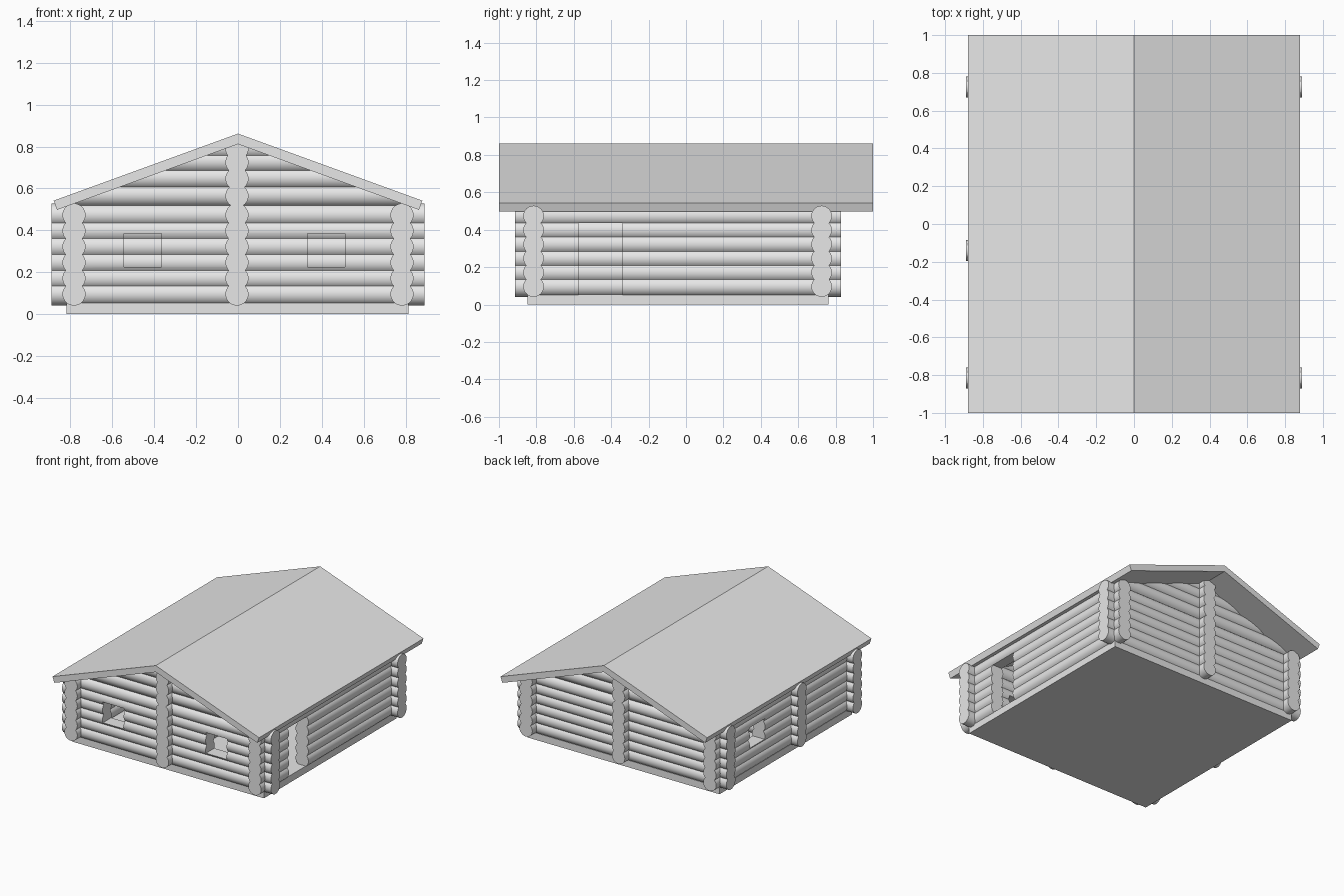
import bpy, bmesh, math
from mathutils import Matrix, Vector

if "Cube" in bpy.data.objects:
    bpy.data.objects.remove(bpy.data.objects["Cube"])

R = 0.055                                   # log radius
COURSES = [0.096 + 0.0755 * i for i in range(6)]
GABLE = [0.565, 0.647, 0.725, 0.79]         # shorter logs under the roof
XS, Y_FRONT, Y_BACK, Y_MID = 0.783, -0.815, 0.725, -0.14
X_END, Y0, Y1 = 0.89, -0.915, 0.83          # ends of the crossing logs
SLOPE = 0.364

grey = bpy.data.materials.new("pale_grey")
grey.diffuse_color = (0.8, 0.8, 0.8, 1)
grey.use_nodes = True
grey.node_tree.nodes["Principled BSDF"].inputs["Base Color"].default_value = grey.diffuse_color


def make_object(name, bm):
    bmesh.ops.recalc_face_normals(bm, faces=bm.faces)
    me = bpy.data.meshes.new(name)
    bm.to_mesh(me)
    bm.free()
    me.materials.append(grey)
    ob = bpy.data.objects.new(name, me)
    bpy.context.collection.objects.link(ob)
    return ob


def box(name, x0, x1, y0, y1, z0, z1):
    bm = bmesh.new()
    bmesh.ops.create_cube(bm, size=1)
    for v in bm.verts:
        v.co = Vector(((x0 + x1) / 2 + v.co.x * (x1 - x0),
                       (y0 + y1) / 2 + v.co.y * (y1 - y0),
                       (z0 + z1) / 2 + v.co.z * (z1 - z0)))
    return make_object(name, bm)


def prism(name, profile, y0, y1):
    """Extrude an x-z profile along y."""
    bm = bmesh.new()
    face = bm.faces.new([bm.verts.new((x, y0, z)) for x, z in profile])
    ext = bmesh.ops.extrude_face_region(bm, geom=[face])
    verts = [g for g in ext["geom"] if isinstance(g, bmesh.types.BMVert)]
    bmesh.ops.translate(bm, verts=verts, vec=(0, y1 - y0, 0))
    return make_object(name, bm)


def cut(ob, cutters):
    bpy.context.view_layer.objects.active = ob
    for c in cutters:
        m = ob.modifiers.new("cut", 'BOOLEAN')
        m.operation, m.solver, m.object = 'DIFFERENCE', 'EXACT', c
        m.use_self = True
        bpy.ops.object.modifier_apply(modifier=m.name)


def log_wall(name, axis, offset, spans, cutters=()):
    """Stack of round logs; spans holds (height, start, end) for each log."""
    bm = bmesh.new()
    for z, a, b in spans:
        mid = (a + b) / 2
        if axis == 'x':
            m = Matrix.Translation((mid, offset, z)) @ Matrix.Rotation(math.pi / 2, 4, 'Y')
        else:
            m = Matrix.Translation((offset, mid, z)) @ Matrix.Rotation(math.pi / 2, 4, 'X')
        bmesh.ops.create_cone(bm, cap_ends=True, segments=32, radius1=R, radius2=R,
                              depth=b - a, matrix=m)
    ob = make_object(name, bm)
    cut(ob, cutters)
    bpy.ops.object.select_all(action='DESELECT')
    ob.select_set(True)
    bpy.context.view_layer.objects.active = ob
    bpy.ops.object.shade_smooth_by_angle(angle=math.radians(35))
    return ob


# Cutters: the space above the roof underside, two front windows, side window, door
low = 0.83 - SLOPE * 0.862
above_roof = prism("roof_cutter", [(-0.862, low), (0, 0.83), (0.862, low),
                                   (0.862, 1.3), (-0.862, 1.3)], -1.2, 1.2)
left_pane = box("window_cutter_left", -0.545, -0.365, Y_FRONT - 0.12, Y_FRONT + 0.12, 0.225, 0.385)
right_pane = box("window_cutter_right", 0.333, 0.512, Y_FRONT - 0.12, Y_FRONT + 0.12, 0.225, 0.385)
side_pane = box("window_cutter_side", -XS - 0.12, -XS + 0.12, 0.235, 0.42, 0.225, 0.385)
doorway = box("door_cutter", XS - 0.12, XS + 0.12, -0.575, -0.34, 0.05, 0.437)

# Log courses: full-length logs, then gable logs clipped by the roof slope
full_x = [(z, -X_END, X_END) for z in COURSES]
gable_x = [(z, -(0.93 - z) / SLOPE, (0.93 - z) / SLOPE) for z in GABLE]
gable_x = [(z, max(a, -0.85), min(b, 0.85)) for z, a, b in gable_x]
full_y = [(z, Y0, Y1) for z in COURSES]

log_wall("front_wall", 'x', Y_FRONT, full_x + gable_x, [left_pane, right_pane, above_roof])
log_wall("back_wall", 'x', Y_BACK, full_x + gable_x, [above_roof])
log_wall("left_wall", 'y', -XS, full_y, [side_pane])
log_wall("right_wall", 'y', XS, full_y, [doorway])

# Inner partitions whose log ends show outside
log_wall("middle_partition", 'y', -0.005, full_y + [(z, Y0, Y1) for z in GABLE], [above_roof])
log_wall("cross_partition", 'x', Y_MID,
         [(z, -X_END, 0) for z in COURSES] + [(z, a, 0) for z, a, b in gable_x], [above_roof])

for c in (above_roof, left_pane, right_pane, side_pane, doorway):
    bpy.data.objects.remove(c, do_unlink=True)

# Floor slab
box("floor_slab", -0.82, 0.815, -0.848, 0.763, 0, 0.054)

# Roof: two sloped slabs joined at the ridge
prism("roof", [(0, 0.862), (0.88, 0.542), (0.864, 0.498), (0, 0.812),
               (-0.864, 0.498), (-0.88, 0.542)], -1, 1)
